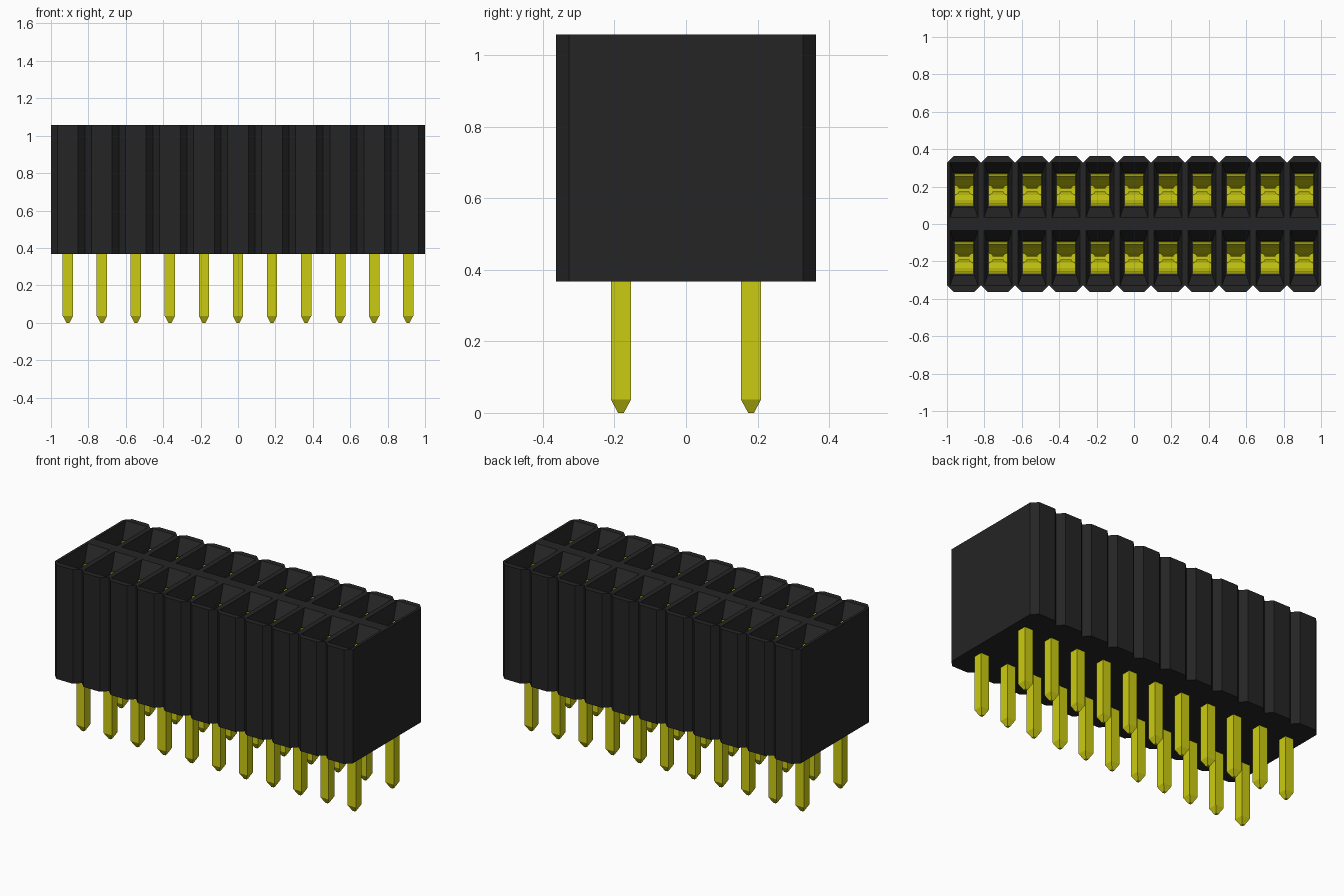
import bpy
import bmesh

cube = bpy.data.objects.get("Cube")
if cube:
    bpy.data.objects.remove(cube, do_unlink=True)

COLUMNS = 11
PITCH = 2 / COLUMNS
BOTTOM, TOP = 0.367, 1.058
DEPTH = 0.363
CHAMFER = 0.036
FLOOR = 0.45
centres = [-1 + PITCH * (i + 0.5) for i in range(COLUMNS)]
rows = (-PITCH, PITCH)


def material(name, colour):
    m = bpy.data.materials.new(name)
    m.use_nodes = True
    m.diffuse_color = colour
    m.node_tree.nodes["Principled BSDF"].inputs["Base Color"].default_value = colour
    return m


black = material("black plastic", (0.018, 0.018, 0.018, 1))
yellow = material("yellow metal", (0.6, 0.6, 0.006, 1))


def skin(bm, rings):
    """Closed solid through matching rings of points."""
    rings = [[bm.verts.new(p) for p in ring] for ring in rings]
    count = len(rings[0])
    for a, b in zip(rings, rings[1:]):
        for i in range(count):
            j = (i + 1) % count
            bm.faces.new((a[i], a[j], b[j], b[i]))
    bm.faces.new(rings[0][::-1])
    bm.faces.new(rings[-1])


def loft(bm, x, y, sections):
    """Closed solid through rectangles (y offset, z, half x, half y)."""
    corners = ((-1, -1), (1, -1), (1, 1), (-1, 1))
    skin(bm, [[(x + sx * hx, y + dy + sy * hy, z) for sx, sy in corners]
              for dy, z, hx, hy in sections])


def finish(bm, name, mat):
    bmesh.ops.recalc_face_normals(bm, faces=bm.faces)
    mesh = bpy.data.meshes.new(name)
    bm.to_mesh(mesh)
    bm.free()
    mesh.materials.append(mat)
    obj = bpy.data.objects.new(name, mesh)
    bpy.context.collection.objects.link(obj)
    return obj


# Housing: scalloped outline, raised to full height
front = []
for x in centres:
    h = PITCH / 2
    front += [(x - h, CHAMFER - DEPTH), (x - h + CHAMFER, -DEPTH),
              (x + h - CHAMFER, -DEPTH)]
front.append((1, CHAMFER - DEPTH))
outline = front + [(x, -y) for x, y in reversed(front)]
bm = bmesh.new()
skin(bm, [[(x, y, z) for x, y in outline] for z in (BOTTOM, TOP)])
housing = finish(bm, "housing", black)

# Funnel-mouthed pockets cut into the housing
bm = bmesh.new()
for x in centres:
    for y in rows:
        loft(bm, x, y, [(0, FLOOR, 0.055, 0.09), (0, 0.97, 0.055, 0.09),
                        (0, TOP, 0.075, 0.148), (0, TOP + 0.05, 0.075, 0.148)])
cutter = finish(bm, "pocket_cutter", black)
cutter.hide_render = True
cut = housing.modifiers.new("pockets", 'BOOLEAN')
cut.operation = 'DIFFERENCE'
cut.solver = 'EXACT'
cut.object = cutter
bpy.context.view_layer.objects.active = housing
bpy.ops.object.modifier_apply(modifier="pockets")
bpy.data.objects.remove(cutter, do_unlink=True)

# Square pins with tapered tips
bm = bmesh.new()
for x in centres:
    for y in rows:
        loft(bm, x, y, [(0, 0, 0.008, 0.008), (0, 0.037, 0.028, 0.028),
                        (0, FLOOR + 0.01, 0.028, 0.028)])
finish(bm, "pins", yellow)

# Spring contacts: a foot plate and two facing leaves that pinch together
leaf = [(0.03, FLOOR, 0.05), (0.03, 0.6, 0.03), (0.014, 0.8, 0.028),
        (0.022, 0.84, 0.03), (0.034, 0.87, 0.05), (0.06, 0.91, 0.05),
        (0.08, 0.965, 0.05)]
bm = bmesh.new()
for x in centres:
    for y in rows:
        loft(bm, x, y, [(0, FLOOR, 0.05, 0.085), (0, FLOOR + 0.015, 0.05, 0.085)])
        for side in (-1, 1):
            loft(bm, x, y, [(side * dy, z, w, 0.006) for dy, z, w in leaf])
finish(bm, "spring_contacts", yellow)
